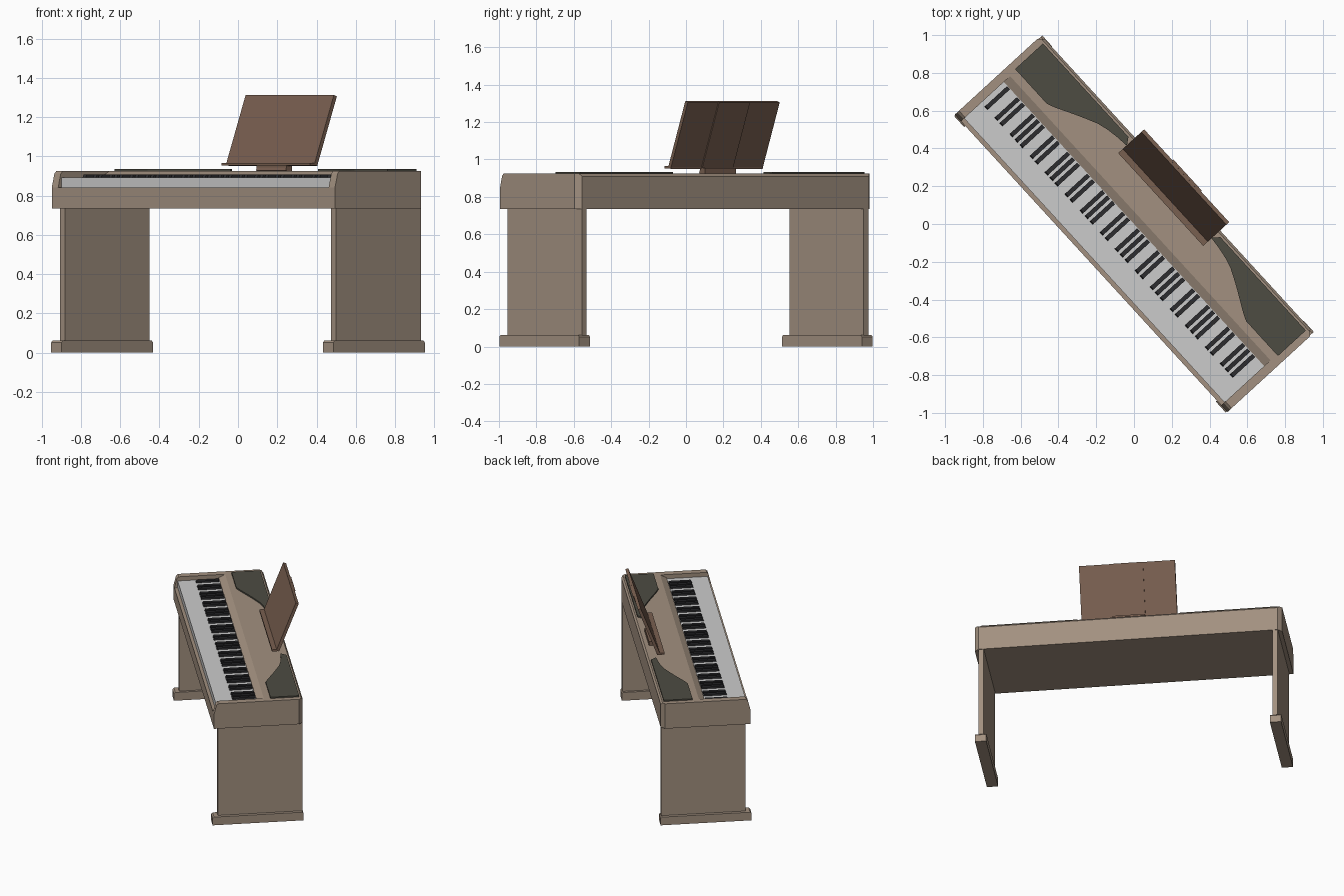
import bpy, bmesh, math
from mathutils import Matrix, Vector

if "Cube" in bpy.data.objects:
    bpy.data.objects.remove(bpy.data.objects["Cube"])

TURN = Matrix.Rotation(math.radians(-47.5), 4, 'Z')   # whole piano stands diagonally


def material(name, rgb):
    m = bpy.data.materials.new(name)
    m.diffuse_color = (*rgb, 1)
    m.use_nodes = True
    m.node_tree.nodes["Principled BSDF"].inputs["Base Color"].default_value = m.diffuse_color
    return m


WOOD = material("taupe_wood", (0.36, 0.28, 0.215))
BROWN = material("brown_wood", (0.19, 0.115, 0.08))
DARK = material("speaker_cloth", (0.075, 0.072, 0.055))
WHITE = material("white_key", (0.75, 0.75, 0.75))
BLACK = material("black_key", (0.025, 0.025, 0.028))


def finish(name, bm, mat):
    bmesh.ops.recalc_face_normals(bm, faces=bm.faces)
    me = bpy.data.meshes.new(name)
    bm.to_mesh(me)
    bm.free()
    me.materials.append(mat)
    ob = bpy.data.objects.new(name, me)
    bpy.context.collection.objects.link(ob)
    ob.matrix_world = TURN
    return ob


def add_prism(bm, pts, lo, hi, axis):
    """Extrude a profile: (y,z) points along x, or (x,y) points along z."""
    place = (lambda p, t: (t, *p)) if axis == 'x' else (lambda p, t: (*p, t))
    a = [bm.verts.new(place(p, lo)) for p in pts]
    b = [bm.verts.new(place(p, hi)) for p in pts]
    bm.faces.new(a)
    bm.faces.new(b[::-1])
    for i in range(len(pts)):
        j = (i + 1) % len(pts)
        bm.faces.new((a[i], a[j], b[j], b[i]))


def prism(name, pts, lo, hi, mat, axis='x', corner=None):
    bm = bmesh.new()
    add_prism(bm, pts, lo, hi, axis)
    if corner:   # slice off the upright back outer corner
        bmesh.ops.bisect_plane(bm, geom=bm.verts[:] + bm.edges[:] + bm.faces[:],
                               plane_co=(corner * (U - 0.028), BACK, 0),
                               plane_no=Vector((corner, 1, 0)), clear_outer=True)
        bmesh.ops.holes_fill(bm, edges=[e for e in bm.edges if e.is_boundary])
    return finish(name, bm, mat)


def rect(y0, y1, z0, z1):
    return [(y0, z0), (y1, z0), (y1, z1), (y0, z1)]


U, FRONT, BACK = 1.068, -0.308, 0.313
BOTTOM, BED, TOP = 0.735, 0.842, 0.924
INNER = 1.02
c = 0.028

# Lower case with clipped back corners
prism("key_bed", [(-U, FRONT), (U, FRONT), (U, BACK - c), (U - c, BACK),
                  (-U + c, BACK), (-U, BACK - c)], BOTTOM, BED, WOOD, 'z')

# Top deck with sloped strip behind the keys
prism("top_deck", [(0.0, BED), (0.0, 0.9), (0.045, TOP), (BACK - 0.012, TOP),
                   (BACK, TOP - 0.014), (BACK, BED)], -INNER, INNER, WOOD)

# Ends: cheek blocks, leg panels, feet and speaker covers
for s, side in ((-1, "left"), (1, "right")):
    def span(a, b):
        return sorted((s * a, s * b))
    prism(side + "_cheek", [(FRONT, BED), (-0.29, TOP - 0.012), (-0.278, TOP),
                            (BACK - 0.012, TOP), (BACK, TOP - 0.014), (BACK, BED)],
          *span(INNER, U), WOOD, corner=s)
    prism(side + "_leg_panel", rect(-0.277, 0.31, 0.06, BOTTOM), *span(1.004, 1.04), WOOD)
    prism(side + "_foot", [(-0.316, 0), (0.316, 0), (0.316, 0.052), (0.306, 0.062),
                           (-0.306, 0.062), (-0.316, 0.052)], *span(0.986, 1.064), WOOD)
    outline = [(1.03, 0.09), (1.03, 0.29), (0.36, 0.29), (0.33, 0.252), (0.40, 0.245),
               (0.46, 0.235), (0.52, 0.218), (0.58, 0.19), (0.64, 0.16), (0.70, 0.128),
               (0.74, 0.107), (0.78, 0.09)]
    prism(side + "_speaker_cover", [(s * x, y) for x, y in outline],
          TOP - 0.004, 0.934, DARK, 'z')

# White keys read as one continuous slab
prism("white_keys", rect(-0.285, 0.0, BED, 0.893), -INNER, INNER, WHITE)

# 36 black keys in the usual groups of two and three
bm = bmesh.new()
step = 2 * INNER / 52
for i in range(1, 52):
    if (i - 1) % 7 not in (1, 4):
        x = -INNER + i * step
        add_prism(bm, [(-0.165, 0.89), (-0.158, 0.907), (-0.003, 0.907), (-0.003, 0.89)],
                  x - 0.0115, x + 0.0115, 'x')
finish("black_keys", bm, BLACK)

# Music rest: leaning board, centre support, ledge
lean = (0.357 - 0.222) / (1.31 - 0.958)


def leaning(v, z0, z1, thick):
    """Slanted slab whose front face passes through v at z = 0.958."""
    a, b = v + lean * (z0 - 0.958), v + lean * (z1 - 0.958)
    return [(a, z0), (a + thick, z0 - lean * thick),
            (b + thick, z1 - lean * thick), (b, z1)]


prism("music_board", leaning(0.222, 0.958, 1.313, 0.02), -0.333, 0.333, BROWN)
prism("music_support", leaning(0.238, 0.928, 1.308, 0.012), -0.112, 0.112, BROWN)
prism("music_ledge", rect(0.192, 0.245, 0.953, 0.966), -0.333, 0.333, BROWN)
prism("music_base", rect(0.232, 0.272, TOP - 0.004, 0.954), -0.112, 0.112, BROWN)
